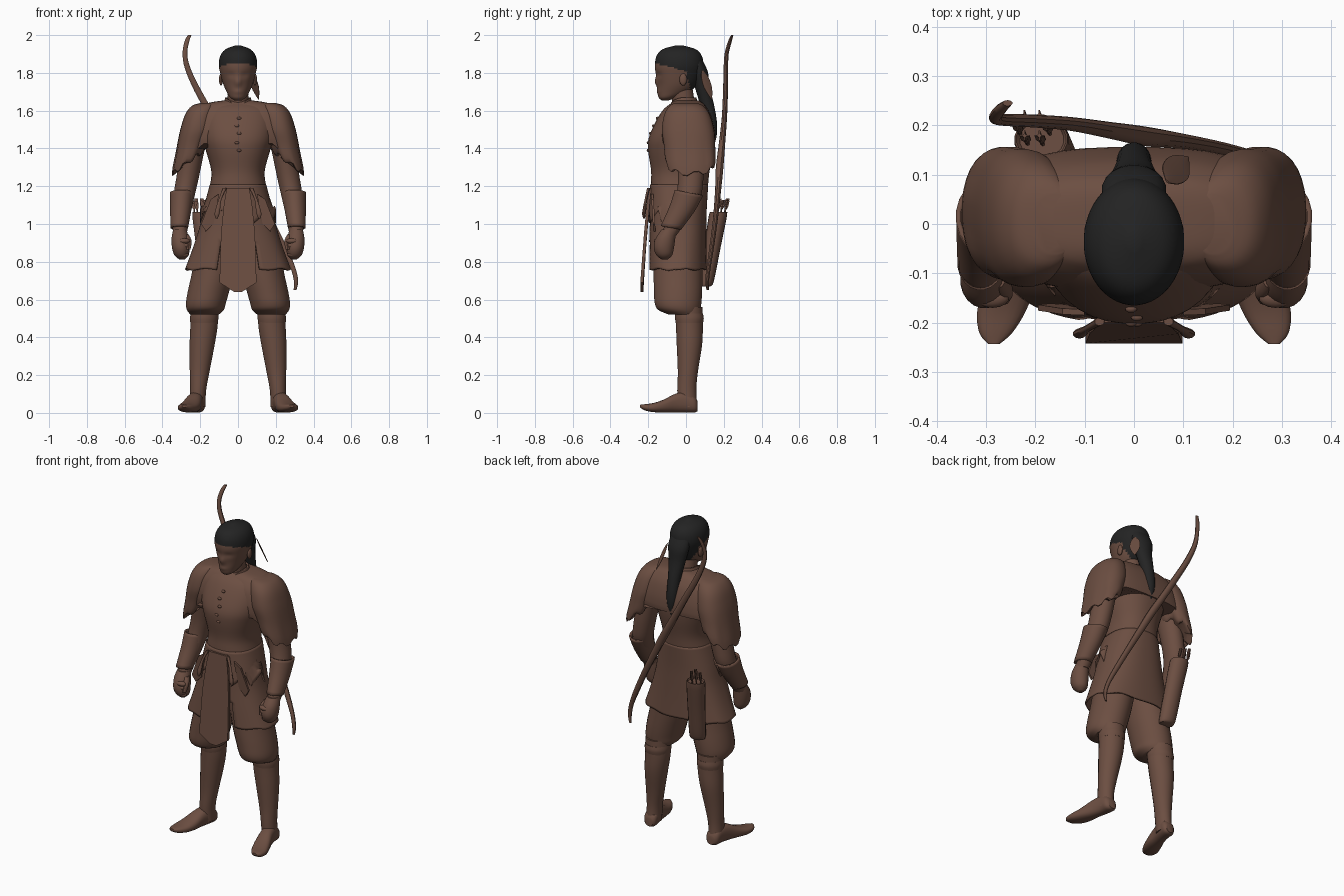
import bpy, bmesh, math, random
from mathutils import Vector
random.seed(4)

def material(name, rgb):
    m = bpy.data.materials.new(name)
    m.diffuse_color = (*rgb, 1)
    return m

BROWN = material("leather brown", (0.15, 0.077, 0.054))
BLACK = material("hair black", (0.017, 0.017, 0.017))

def finish(name, bm, mat, angle=40):
    bmesh.ops.recalc_face_normals(bm, faces=bm.faces)
    me = bpy.data.meshes.new(name)
    bm.to_mesh(me)
    bm.free()
    me.materials.append(mat)
    me.shade_smooth()
    me.set_sharp_from_angle(angle=math.radians(angle))
    ob = bpy.data.objects.new(name, me)
    bpy.context.collection.objects.link(ob)
    return ob

def spline(secs, sub):
    """Smooth interpolation through the given sections."""
    v = [Vector(s) for s in secs]
    v = [v[0]] + v + [v[-1]]
    out = []
    for i in range(1, len(v) - 2):
        a, b, c, d = v[i - 1:i + 3]
        for k in range(sub):
            t = k / sub
            out.append(b + (c - a) * t / 2 + (a * 2 - b * 5 + c * 4 - d) * t * t / 2
                       + (b * 3 - a - c * 3 + d) * t ** 3 / 2)
    return out + [v[-1]]

def loft(name, secs, n=20, sub=4, p=2, vert=False, mat=BROWN, warp=None, cap=True, cut=None, side=1):
    """Ellipse sections (x, y, z, rx, ry); vert=True stands the rings upright."""
    bm = bmesh.new()
    rings = []
    for x, y, z, a, b in spline(secs, sub):
        ring = []
        for i in range(n):
            t = 2 * math.pi * (i + 0.5) / n
            u = math.copysign(abs(math.cos(t)) ** (2 / p), math.cos(t)) * a
            w = math.copysign(abs(math.sin(t)) ** (2 / p), math.sin(t)) * b
            co = Vector((x + u, y, z + w) if vert else (x + u, y + w, z))
            if warp:
                co = warp(co, i)
            co.x *= side
            ring.append(bm.verts.new(co))
        rings.append(ring)
    for r, q in zip(rings, rings[1:]):
        for i in range(n):
            bm.faces.new((r[i], r[(i + 1) % n], q[(i + 1) % n], q[i]))
    if cap:
        bm.faces.new(rings[0])
        bm.faces.new(rings[-1])
    if cut:
        bmesh.ops.delete(bm, geom=[f for f in bm.faces if cut(f.calc_center_median())], context='FACES')
    return finish(name, bm, mat)

def plate(name, outline, y_of, thick=0.012):
    """Flat hanging panel drawn in x-z, its y following the height."""
    bm = bmesh.new()
    f = bm.faces.new([bm.verts.new((x, y_of(z), z)) for x, z in outline])
    r = bmesh.ops.extrude_face_region(bm, geom=[f])
    for v in r['geom']:
        if isinstance(v, bmesh.types.BMVert):
            v.co.y += thick
    return finish(name, bm, BROWN, 30)

def ball(name, loc, scale):
    bm = bmesh.new()
    bmesh.ops.create_uvsphere(bm, u_segments=14, v_segments=10, radius=1)
    for v in bm.verts:
        v.co = Vector(loc) + Vector([a * b for a, b in zip(v.co, scale)])
    return finish(name, bm, BROWN)

# Head with soft eye sockets and nose, hair coloured by position
def face_shape(co, i):
    if co.y < -0.08:
        def g(x, z, sx, sz):
            return math.exp(-((abs(co.x) - x) / sx) ** 2 - ((co.z - z) / sz) ** 2)
        co.y += 0.007 * g(0.036, 1.79, 0.022, 0.016) - 0.014 * g(0, 1.75, 0.016, 0.024)
        co.y -= 0.004 * g(0, 1.70, 0.025, 0.012)
    return co

head = loft("head", [(0, -.11, 1.655, .02, .02), (0, -.095, 1.67, .042, .05), (0, -.065, 1.70, .06, .085),
    (0, -.045, 1.74, .078, .106), (0, -.038, 1.79, .092, .122), (0, -.036, 1.84, .102, .129),
    (0, -.036, 1.89, .094, .12), (0, -.036, 1.925, .066, .088), (0, -.036, 1.946, .012, .016)],
    n=44, sub=6, warp=face_shape)
head.data.materials.append(BLACK)
for f in head.data.polygons:
    c = f.center
    line = 1.85 - 0.25 * (c.y + 0.16) if c.y < 0.0 else 1.80 - 4 * c.y
    f.material_index = int(c.z > line)
for s in (1, -1):
    ball("ear", (s * .09, -.015, 1.765), (.011, .02, .032))
loft("neck", [(0, -.01, 1.56, .065, .065), (0, -.012, 1.63, .056, .06), (0, -.025, 1.72, .055, .06)])
loft("ponytail", [(0, .045, 1.88, .06, .035), (0, .07, 1.81, .066, .045), (0, .085, 1.73, .052, .04),
    (0, .112, 1.63, .038, .037), (0, .132, 1.54, .034, .032), (0, .14, 1.47, .026, .023),
    (0, .142, 1.41, .006, .006)], mat=BLACK)

# Feather hanging from the hair
feather = loft("feather", [(0, 0, .085, .005, .002), (0, 0, .05, .026, .003), (.004, 0, 0, .032, .003),
    (.006, 0, -.04, .022, .003), (.01, 0, -.08, .003, .002)], n=8)
feather.location = (.085, .115, 1.735)
feather.rotation_euler = (.4, .1, -math.pi / 4)

# Shirt, shoulder cape, collar and front toggles
loft("shirt", [(0, .0, 1.652, .07, .055), (0, .0, 1.635, .15, .085), (0, -.005, 1.60, .185, .12),
    (0, -.015, 1.53, .195, .152), (0, -.025, 1.45, .188, .174), (0, -.028, 1.38, .168, .172),
    (0, -.03, 1.28, .142, .155), (0, -.035, 1.2, .15, .152), (0, -.04, 1.08, .178, .148),
    (0, -.04, .98, .18, .14)], n=36, p=2.25)
loft("shoulder_cape", [(0, .005, 1.655, .07, .06), (0, .005, 1.643, .15, .08), (0, .005, 1.625, .205, .098),
    (0, .005, 1.58, .25, .125), (0, .007, 1.51, .275, .143), (0, .01, 1.45, .285, .146),
    (0, .012, 1.40, .285, .142)], n=40, p=2.9,
    warp=lambda co, i: co + Vector((0, 0, max(0, (1.46 - co.z) / .06) * (.025 if abs(co.x) < .2 else 0))))
def collar_dip(co, i):
    if co.y < -.02:
        co.z -= .07 * ((-.02 - co.y) / .1) * max(0, 1 - abs(co.x) / .09)
    return co
collar = loft("collar", [(0, -.01, 1.62, .088, .085), (0, -.014, 1.65, .074, .075), (0, -.015, 1.67, .068, .07)],
    n=28, cap=False, warp=collar_dip)
collar.modifiers.new("thickness", 'SOLIDIFY').thickness = .01
for k, (y, z) in enumerate(((-.152, 1.56), (-.172, 1.52), (-.189, 1.48), (-.2, 1.43), (-.2, 1.39))):
    ball("toggle", (.006 * (-1) ** k, y, z), (.012, .008, .008))

# Jagged front waist layer and long open skirt
def zigzag(co, i):
    if co.z < 1.07:
        co.z += .035 * (i % 4 - 1.5) / 1.5
    return co
peplum = loft("waist_layer", [(0, -.037, 1.2, .148, .152), (0, -.04, 1.12, .175, .157), (0, -.04, 1.04, .203, .16)],
    n=40, sub=3, p=2.2, cap=False, warp=zigzag, cut=lambda c: c.y > -.04)
peplum.modifiers.new("thickness", 'SOLIDIFY').thickness = .008
skirt = loft("skirt", [(0, -.036, 1.21, .149, .154), (0, -.042, 1.08, .183, .152), (0, -.044, .98, .205, .152),
    (0, -.046, .87, .24, .154), (0, -.046, .76, .28, .156)], n=64, sub=6, p=2.4, cap=False,
    warp=lambda co, i: co + Vector((0, 0, .005 * math.sin(i * .8) * max(0, (.95 - co.z) / .2))),
    cut=lambda c: c.y < -.1 and abs(c.x) < .05 + (1.05 - c.z) * .22 and c.z < 1.05)
skirt.modifiers.new("thickness", 'SOLIDIFY').thickness = .01
plate("front_flap", [(-.06, 1.19), (.06, 1.19), (.075, 1.1), (.09, .95), (.098, .69), (.02, .64), (-.02, .64),
    (-.098, .69), (-.09, .95), (-.075, 1.1)], lambda z: -.2 - .042 * min(1, (1.19 - z) / .45), .016)

# Quiver with arrows
loft("quiver", [(-.15, .1, .67, .04, .03), (-.155, .108, .70, .05, .04), (-.17, .14, .88, .053, .044),
    (-.187, .17, 1.05, .056, .048), (-.187, .171, 1.055, .045, .038)], n=18)
for k in range(6):
    a = k * 1.05
    x, y = -.195 + .03 * math.cos(a), .18 + .024 * math.sin(a)
    top = 1.12 + random.random() * .035
    loft("arrow", [(x, y - .01, 1.0, .004, .004), (x - .012, y + .02, top, .004, .004)], n=6, sub=1)
    for w in ((.014, .002), (.002, .014)):
        loft("fletching", [(x - .006, y + .006, top - .055, .002, .002), (x - .009, y + .012, top - .035, *w),
            (x - .012, y + .02, top, *w)], n=4, sub=1)

# Bow slung across the back
loft("bow", [(-.256, .245, 2.0, .01, .006), (-.271, .232, 1.965, .013, .01), (-.281, .215, 1.90, .013, .011),
    (-.265, .211, 1.82, .016, .012), (-.21, .209, 1.70, .02, .013), (-.13, .203, 1.56, .022, .014),
    (-.05, .19, 1.42, .024, .017), (.02, .178, 1.30, .026, .02), (.085, .17, 1.18, .024, .016),
    (.17, .155, 1.02, .02, .013), (.245, .135, .87, .018, .012), (.29, .12, .77, .014, .011),
    (.307, .112, .70, .012, .01), (.302, .115, .65, .008, .006)], n=10)

for s in (1, -1):
    # Draped cap sleeve, hem lower on the outside and torn
    def drape(co, i):
        k = max(0, min(1, (1.5 - co.z) / .17))
        co.z += k * ((.265 - co.x) * .75 + .01 * (-1) ** (i // 2))
        return co
    loft("cap_sleeve", [(.16, .0, 1.64, .04, .06), (.18, .002, 1.625, .065, .09), (.2, .005, 1.58, .08, .12),
        (.218, .01, 1.5, .088, .138), (.24, .018, 1.41, .088, .136), (.264, .024, 1.33, .085, .13),
        (.264, .024, 1.332, .06, .09)], n=32, p=2.3, warp=drape, side=s)

    # Arm, bracer and fist
    loft("arm", [(.21, .01, 1.52, .06, .08), (.245, .022, 1.36, .062, .075), (.268, .025, 1.24, .06, .068),
        (.287, .01, 1.14, .056, .066), (.303, -.05, 1.02, .045, .055), (.308, -.09, .94, .036, .04)], side=s)
    bracer = loft("bracer", [(.297, .016, 1.175, .064, .076), (.303, -.022, 1.08, .057, .067),
        (.311, -.08, .97, .047, .054)], cap=False, side=s,
        warp=lambda co, i: co + Vector((0, 0, (co.y + .03) * -.2)))
    bracer.modifiers.new("thickness", 'SOLIDIFY').thickness = .01
    loft("fist", [(.308, -.09, .97, .036, .04), (.306, -.108, .925, .046, .052), (.303, -.117, .875, .047, .054),
        (.299, -.115, .835, .038, .042), (.297, -.113, .812, .014, .016)], side=s)
    for k in range(4):
        ball("finger", (s * (.287 + .002 * k), -.15 + .005 * k, .91 - .024 * k), (.034, .02, .015))
    loft("thumb", [(.276, -.11, .945, .016, .02), (.26, -.135, .91, .015, .018), (.263, -.15, .865, .012, .014)],
        n=10, side=s)

    # Loose breeches
    loft("breeches_leg", [(.09, -.035, 1.0, .09, .125), (.11, -.04, .86, .11, .13), (.135, -.042, .73, .112, .13),
        (.157, -.042, .64, .11, .128), (.17, -.042, .58, .106, .124), (.173, -.035, .545, .098, .112),
        (.177, -.01, .52, .075, .08)], n=28, side=s)

    # Boot: shaft, cuff and outward turned foot
    loft("boot_shaft", [(.177, .015, .56, .074, .074), (.18, .018, .46, .073, .072), (.19, .018, .36, .067, .068),
        (.203, .010, .22, .053, .054), (.211, .004, .12, .043, .051), (.215, .008, .03, .043, .052)], side=s)
    loft("boot_cuff", [(.178, .016, .525, .074, .075), (.179, .018, .5, .076, .077), (.18, .018, .475, .073, .073)],
        side=s)
    loft("boot_foot", [(.212, .062, .035, .025, .025), (.214, .045, .045, .04, .043), (.219, .0, .056, .042, .054),
        (.232, -.055, .052, .043, .05), (.25, -.12, .036, .051, .034), (.268, -.175, .028, .05, .024),
        (.28, -.22, .03, .034, .016), (.284, -.243, .036, .012, .007)], vert=True, p=2.5, side=s)

    # Belt ties and hanging strips
    loft("belt_tie", [(.07, -.198, 1.19, .01, .008), (.095, -.212, 1.13, .008, .007), (.11, -.222, 1.06, .014, .01),
        (.113, -.222, 1.03, .006, .005)], n=10, side=s)
    plate("front_strip", [(s * .10, 1.16), (s * .145, 1.13), (s * .195, 1.0), (s * .17, .96), (s * .13, 1.0)],
        lambda z: -.185 + .06 * (1.16 - z))
